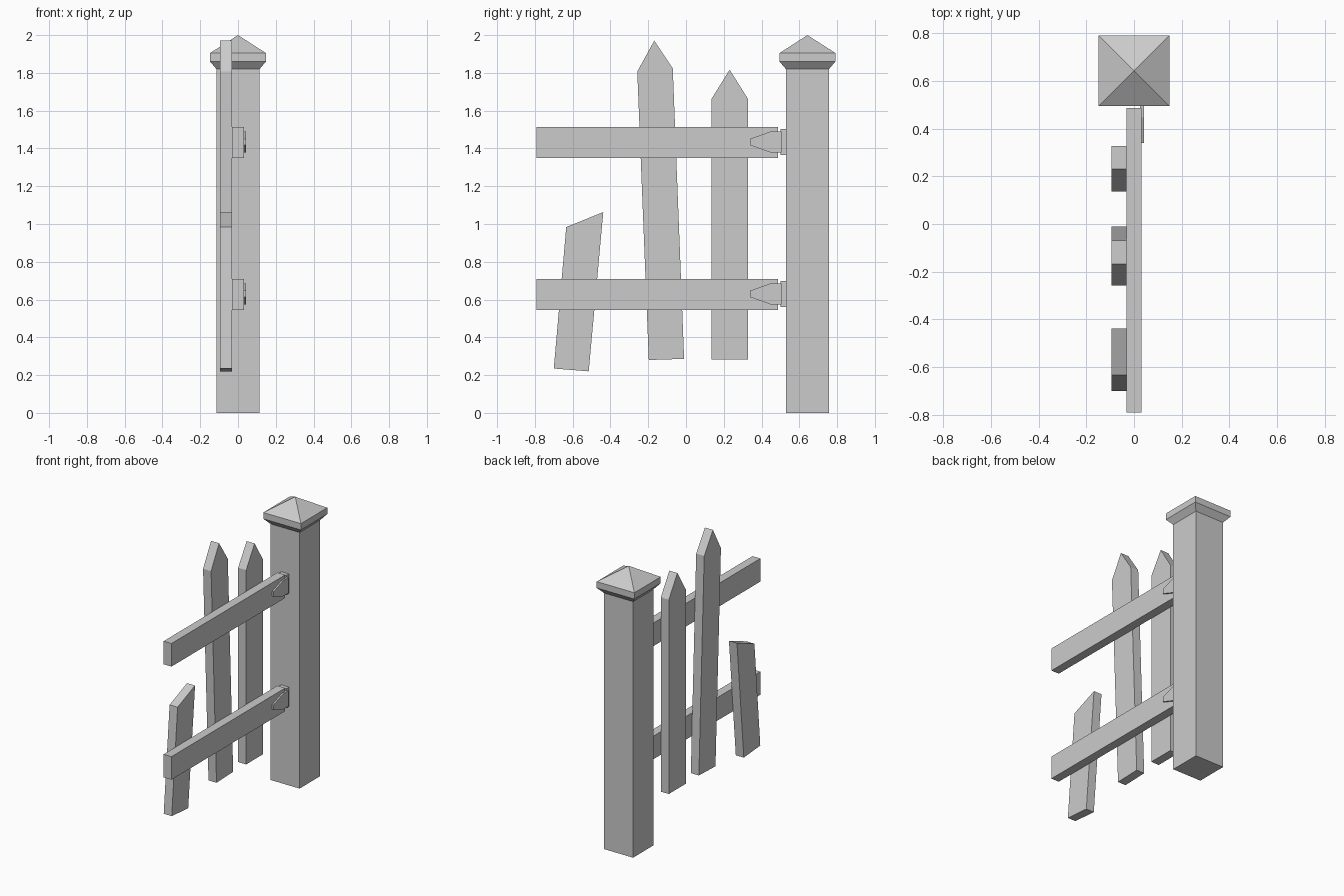
import bpy
import bmesh

cube = bpy.data.objects.get("Cube")
if cube:
    bpy.data.objects.remove(cube, do_unlink=True)

GREY = (0.6, 0.6, 0.6, 1.0)
grey = bpy.data.materials.new("plain grey")
grey.use_nodes = True
grey.diffuse_color = GREY
grey.node_tree.nodes["Principled BSDF"].inputs["Base Color"].default_value = GREY


def finish(name, bm):
    bmesh.ops.recalc_face_normals(bm, faces=bm.faces)
    mesh = bpy.data.meshes.new(name)
    bm.to_mesh(mesh)
    bm.free()
    mesh.materials.append(grey)
    obj = bpy.data.objects.new(name, mesh)
    bpy.context.collection.objects.link(obj)
    return obj


def board(name, outline, x0, x1):
    """Extrude a (y, z) outline from x0 to x1."""
    bm = bmesh.new()
    face = bm.faces.new([bm.verts.new((x0, y, z)) for y, z in outline])
    ext = bmesh.ops.extrude_face_region(bm, geom=[face])
    verts = [v for v in ext["geom"] if isinstance(v, bmesh.types.BMVert)]
    bmesh.ops.translate(bm, verts=verts, vec=(x1 - x0, 0, 0))
    return finish(name, bm)


def rect(y0, y1, z0, z1):
    return [(y0, z0), (y1, z0), (y1, z1), (y0, z1)]


def square_stack(name, cy, levels, apex):
    """Loft square rings of (half width, z) up to a pyramid point."""
    bm = bmesh.new()
    rings = [[bm.verts.new((sx * h, cy + sy * h, z))
              for sx, sy in ((-1, -1), (1, -1), (1, 1), (-1, 1))]
             for h, z in levels]
    bm.faces.new(rings[0])
    tip = bm.verts.new((0, cy, apex))
    for i in range(4):
        j = (i + 1) % 4
        for low, high in zip(rings, rings[1:]):
            bm.faces.new((low[i], low[j], high[j], high[i]))
        bm.faces.new((rings[-1][i], rings[-1][j], tip))
    return finish(name, bm)


# Gate post and its flared pyramid cap
POST_Y, POST_HALF = 0.643, 0.114
board("post", rect(POST_Y - POST_HALF, POST_Y + POST_HALF, 0, 1.82),
      -POST_HALF, POST_HALF)
square_stack("post_cap", POST_Y,
             [(POST_HALF, 1.82), (0.148, 1.86), (0.148, 1.905)], 2.0)

# Rails, each with a hinge strap and a plate on the post
for label, mid in (("lower", 0.627), ("upper", 1.431)):
    board(label + "_rail", rect(-0.791, 0.486, mid - 0.082, mid + 0.082),
          -0.031, 0.031)
    strap = [(0.34, -0.017), (0.446, -0.055), (0.506, -0.055),
             (0.506, 0.055), (0.446, 0.055), (0.34, 0.017)]
    board(label + "_hinge_strap", [(y, mid + 0.003 + z) for y, z in strap],
          0.026, 0.042)
    board(label + "_hinge_plate", rect(0.5, 0.53, mid - 0.067, mid + 0.072),
          -0.03, 0.03)

# Pickets behind the rails: straight, leaning, and broken
pickets = {
    "straight_picket": [(0.136, 0.283), (0.327, 0.283), (0.327, 1.664),
                        (0.231, 1.817), (0.136, 1.664)],
    "leaning_picket": [(-0.197, 0.28), (-0.01, 0.286), (-0.07, 1.823),
                       (-0.168, 1.971), (-0.258, 1.807)],
    "broken_picket": [(-0.7, 0.235), (-0.515, 0.22), (-0.438, 1.063),
                      (-0.634, 0.984)],
}
for name, outline in pickets.items():
    board(name, outline, -0.094, -0.031)
